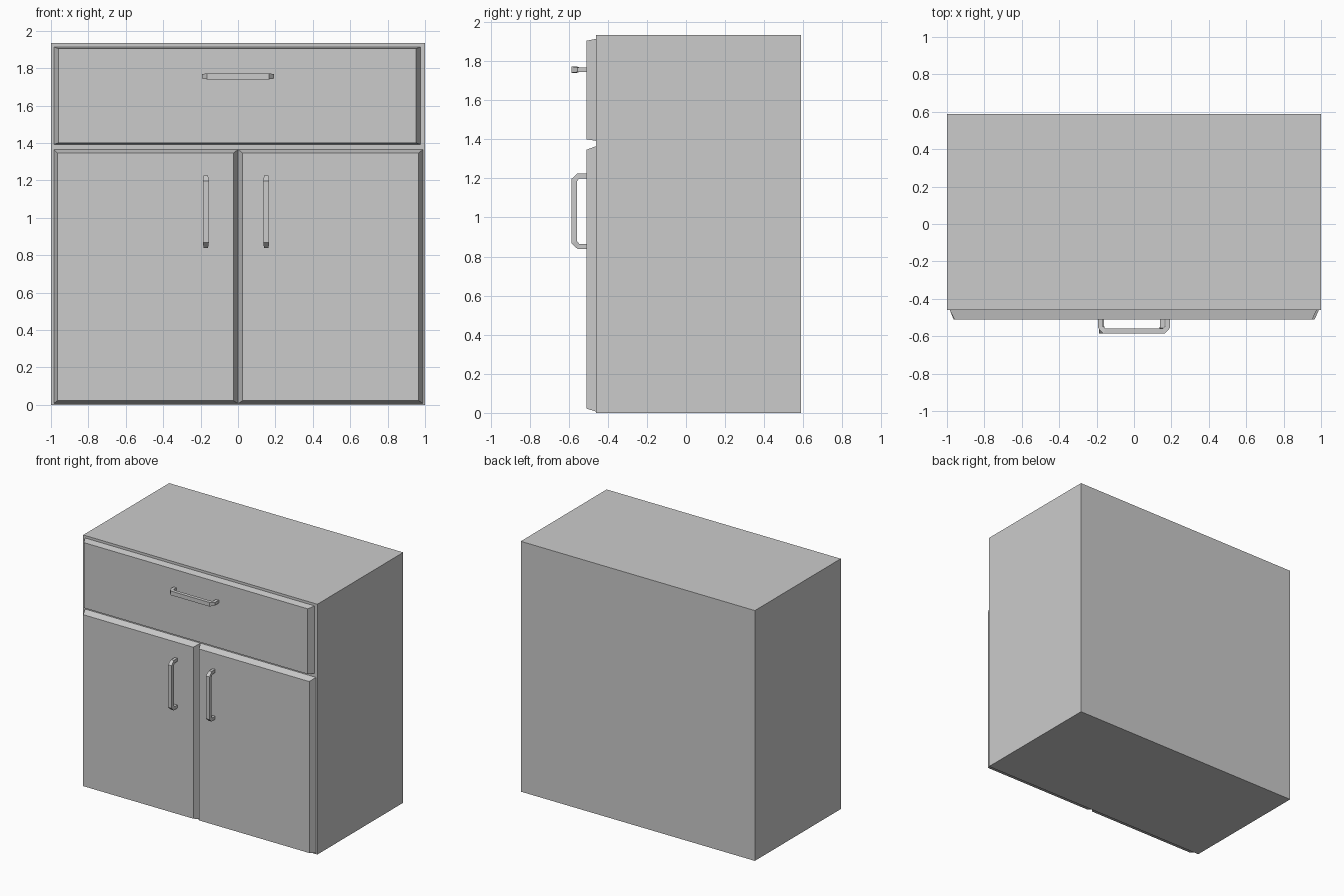
import bpy

if "Cube" in bpy.data.objects:
    bpy.data.objects.remove(bpy.data.objects["Cube"])

FRONT = -0.46   # carcass front plane
FACE = -0.51    # door / drawer outer plane


def make(name, verts, faces):
    me = bpy.data.meshes.new(name)
    me.from_pydata(verts, [], faces)
    me.update()
    ob = bpy.data.objects.new(name, me)
    bpy.context.collection.objects.link(ob)
    return ob


def skin(name, rings):
    """Closed solid through a row of four-cornered rings."""
    verts = [v for r in rings for v in r]
    n = len(rings)
    faces = [(3, 2, 1, 0), tuple(4 * (n - 1) + i for i in range(4))]
    for k in range(n - 1):
        for i in range(4):
            j = (i + 1) % 4
            faces.append((4 * k + i, 4 * k + j, 4 * k + 4 + j, 4 * k + 4 + i))
    ob = make(name, verts, faces)
    import bmesh
    bm = bmesh.new()
    bm.from_mesh(ob.data)
    bmesh.ops.recalc_face_normals(bm, faces=bm.faces)
    bm.to_mesh(ob.data)
    bm.free()
    return ob


def rect(y, x0, x1, z0, z1):
    return [(x0, y, z0), (x1, y, z0), (x1, y, z1), (x0, y, z1)]


def panel(name, back, front):
    """Front panel with sloping edges."""
    return skin(name, [rect(FRONT, *back), rect(FACE, *front)])


def handle(name, cx, cz, vertical):
    """Bar pull with chamfered corners; half profile is mirrored."""
    # outer (along, depth), inner (along, depth), half width
    half = [((.193, -.002), (.168, -.002), .011),
            ((.193, .045), (.168, .036), .012),
            ((.165, .076), (.152, .049), .016)]
    secs = [(s, *h) for s, h in [(-1, h) for h in half] + [(1, h) for h in half[::-1]]]
    rings = []
    for s, (uo, do), (ui, di), w in secs:
        ring = []
        for u, d, t in ((uo, do, -w), (uo, do, w), (ui, di, w), (ui, di, -w)):
            a, b = (t, s * u) if vertical else (s * u, t)
            ring.append((cx + a, FACE - d, cz + b))
        rings.append(ring)
    return skin(name, rings)


# Cabinet carcass
skin("cabinet_body", [rect(0.588, -1, 1, 0, 1.933), rect(FRONT, -1, 1, 0, 1.933)])

# Drawer and doors
panel("drawer_front", (-.985, .977, 1.392, 1.914), (-.96, .953, 1.4, 1.904))
panel("left_door", (-.985, -.001, .007, 1.365), (-.965, -.024, .022, 1.346))
panel("right_door", (.001, .988, .007, 1.365), (.024, .966, .022, 1.346))

# Handles
handle("drawer_handle", 0, 1.756, False)
handle("left_door_handle", -.172, 1.032, True)
handle("right_door_handle", .151, 1.032, True)
